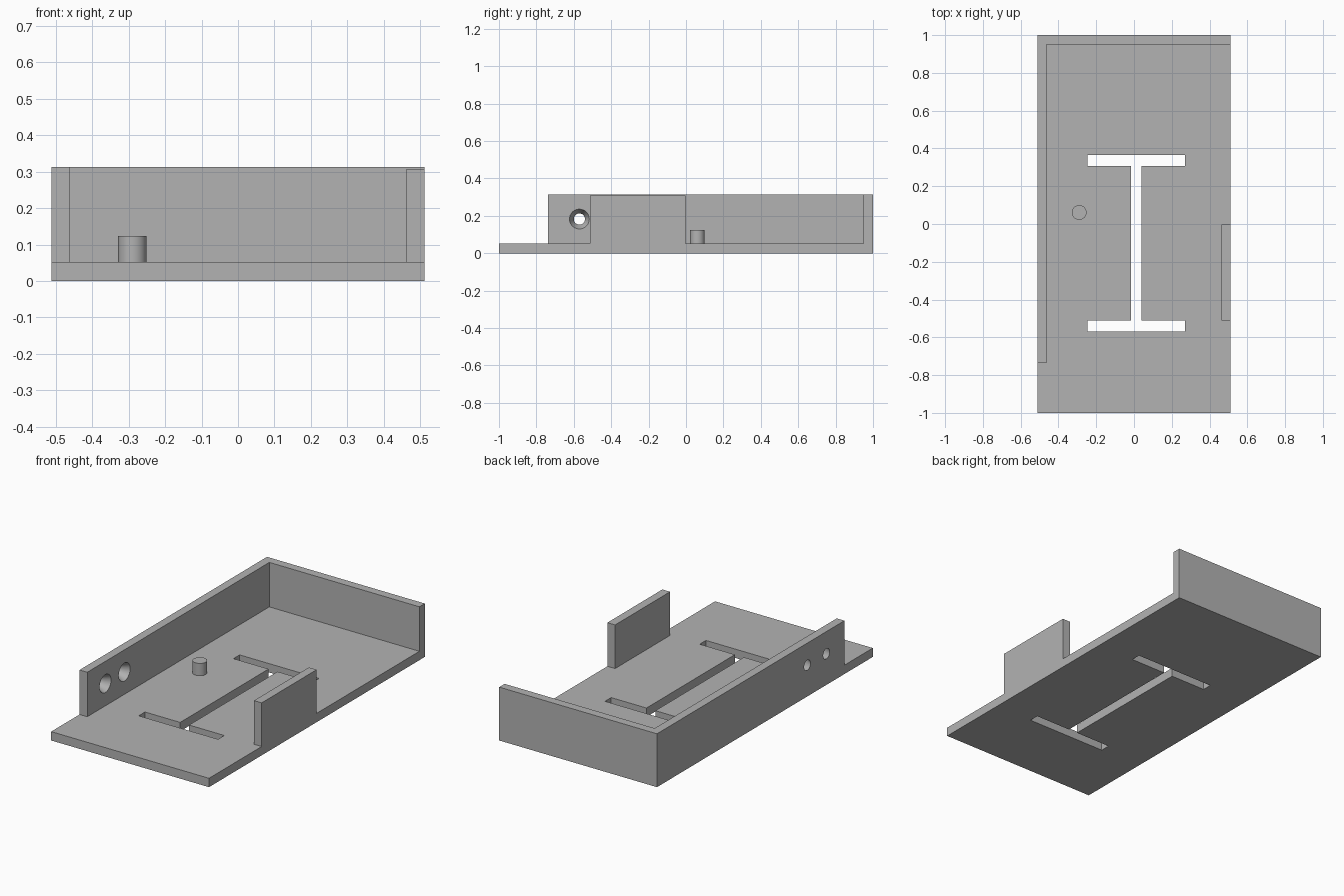
import bpy
import bmesh
from math import radians
from mathutils import Vector

cube = bpy.data.objects.get("Cube")
if cube:
    bpy.data.objects.remove(cube, do_unlink=True)

# Overall sizes
HALF_X, HALF_Y = 0.512, 1.0
BASE, WALL_TOP, THICK = 0.052, 0.313, 0.05

grey = bpy.data.materials.new("plain grey")
grey.use_nodes = True
grey.diffuse_color = (0.45, 0.45, 0.45, 1)
grey.node_tree.nodes["Principled BSDF"].inputs["Base Color"].default_value = (0.45, 0.45, 0.45, 1)


def prism(name, outline, z0, z1):
    """Extrude a flat outline from z0 up to z1."""
    bm = bmesh.new()
    face = bm.faces.new([bm.verts.new((x, y, z0)) for x, y in outline])
    top = bmesh.ops.extrude_face_region(bm, geom=[face])["geom"]
    verts = [v for v in top if isinstance(v, bmesh.types.BMVert)]
    bmesh.ops.translate(bm, verts=verts, vec=Vector((0, 0, z1 - z0)))
    bmesh.ops.recalc_face_normals(bm, faces=bm.faces)
    mesh = bpy.data.meshes.new(name)
    bm.to_mesh(mesh)
    bm.free()
    obj = bpy.data.objects.new(name, mesh)
    bpy.context.collection.objects.link(obj)
    mesh.materials.append(grey)
    return obj


def rect(x0, x1, y0, y1):
    return [(x0, y0), (x1, y0), (x1, y1), (x0, y1)]


def cut(target, cutter):
    """Subtract the cutter, apply, and discard it."""
    cutter.hide_render = True
    mod = target.modifiers.new("cut", "BOOLEAN")
    mod.operation, mod.solver, mod.object = "DIFFERENCE", "EXACT", cutter
    bpy.ops.object.select_all(action="DESELECT")
    bpy.context.view_layer.objects.active = target
    target.select_set(True)
    bpy.ops.object.modifier_apply(modifier=mod.name)
    bpy.data.objects.remove(cutter, do_unlink=True)


def smooth(obj):
    bpy.ops.object.select_all(action="DESELECT")
    bpy.context.view_layer.objects.active = obj
    obj.select_set(True)
    bpy.ops.object.shade_smooth_by_angle(angle=radians(30))


# Base plate with an I-shaped slot
base = prism("base_plate", rect(-HALF_X, HALF_X, -HALF_Y, HALF_Y), 0, BASE)
left, right, web0, web1 = -0.245, 0.27, -0.017, 0.041
low0, low1, high0, high1 = -0.57, -0.512, 0.308, 0.365
slot = prism("slot_cutter", [
    (left, low0), (right, low0), (right, low1), (web1, low1),
    (web1, high0), (right, high0), (right, high1), (left, high1),
    (left, high0), (web0, high0), (web0, low1), (left, low1)], -0.1, 0.2)
cut(base, slot)

# Long side wall and back wall, joined as one L
inner_x, inner_y, wall_end = -HALF_X + THICK, HALF_Y - THICK, -0.737
wall = prism("side_and_back_wall", [
    (-HALF_X, wall_end), (inner_x, wall_end), (inner_x, inner_y),
    (HALF_X, inner_y), (HALF_X, HALF_Y), (-HALF_X, HALF_Y)], BASE, WALL_TOP)

# Two tapered holes, wide on the inner side
for y in (-0.57, -0.393):
    bpy.ops.mesh.primitive_cone_add(
        vertices=32, radius1=0.0254, radius2=0.0576, depth=THICK + 0.02,
        location=(-HALF_X + THICK / 2, y, 0.183), rotation=(0, radians(90), 0))
    hole = bpy.context.object
    hole.data.materials.append(grey)
    cut(wall, hole)
smooth(wall)

# Short wall on the opposite side
prism("short_wall", rect(HALF_X - THICK, HALF_X, -0.512, -0.003), BASE, 0.308)

# Round peg
bpy.ops.mesh.primitive_cylinder_add(vertices=32, radius=0.039, depth=0.072,
                                    location=(-0.29, 0.061, BASE + 0.036))
peg = bpy.context.object
peg.name = "peg"
peg.data.materials.append(grey)
smooth(peg)
